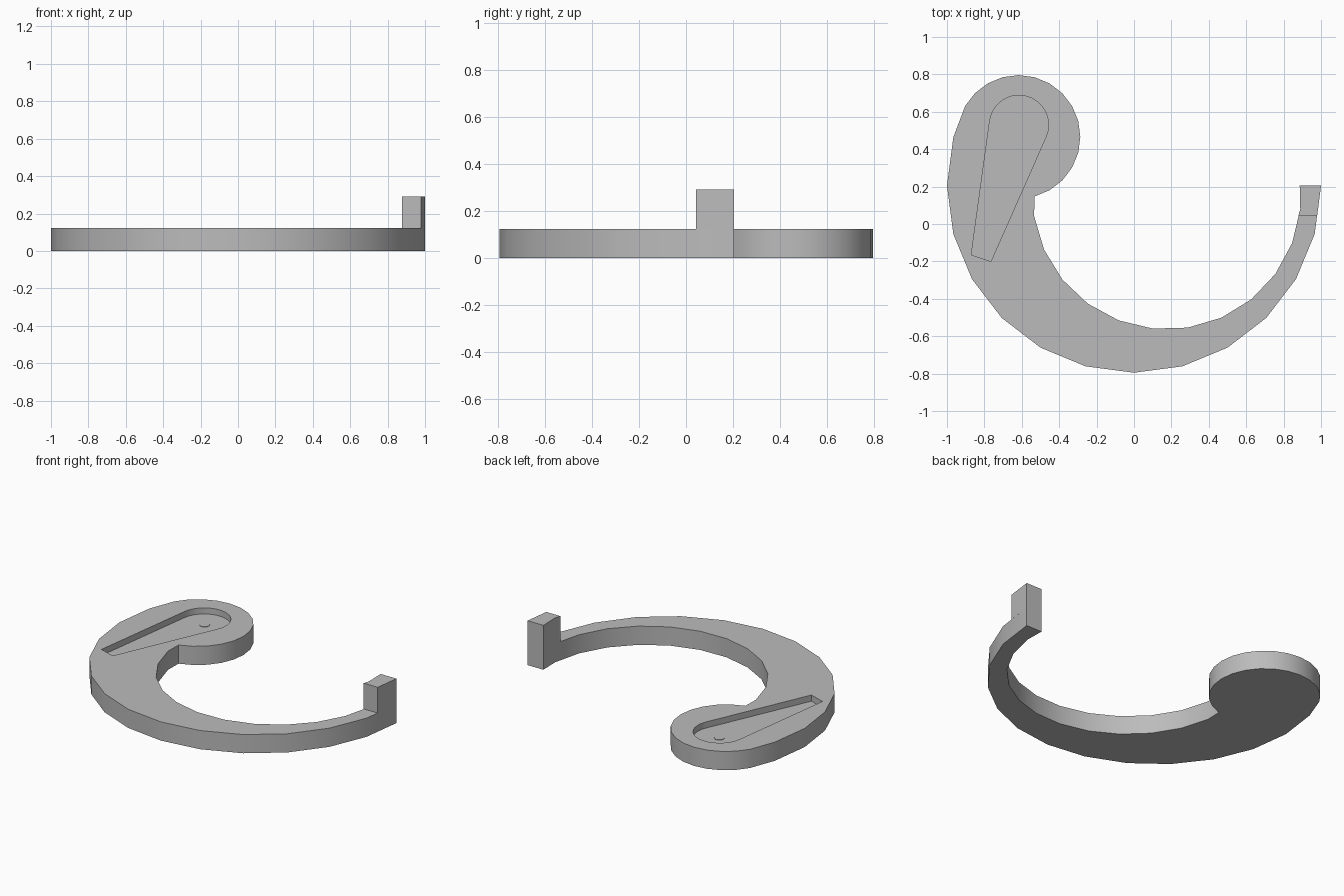
import bpy, bmesh
from math import sin, cos, radians

cube = bpy.data.objects.get("Cube")
if cube:
    bpy.data.objects.remove(cube, do_unlink=True)

THICK = 0.122        # body thickness
SLOT_DEPTH = 0.04

grey = bpy.data.materials.new("mid_grey")
grey.use_nodes = True
grey.diffuse_color = (0.5, 0.5, 0.5, 1)
grey.node_tree.nodes["Principled BSDF"].inputs["Base Color"].default_value = (0.5, 0.5, 0.5, 1)


def arc(cx, cy, r, start, end, steps):
    """Points on a circular arc, both ends included."""
    angles = [radians(start + (end - start) * i / steps) for i in range(steps + 1)]
    return [(cx + r * cos(a), cy + r * sin(a)) for a in angles]


def prism(name, outline, z0, z1):
    """Extrude a flat outline from z0 to z1."""
    bm = bmesh.new()
    face = bm.faces.new([bm.verts.new((x, y, z0)) for x, y in outline])
    ext = bmesh.ops.extrude_face_region(bm, geom=[face])
    top = [v for v in ext["geom"] if isinstance(v, bmesh.types.BMVert)]
    bmesh.ops.translate(bm, verts=top, vec=(0, 0, z1 - z0))
    bmesh.ops.recalc_face_normals(bm, faces=bm.faces)
    mesh = bpy.data.meshes.new(name)
    bm.to_mesh(mesh)
    bm.free()
    mesh.materials.append(grey)
    obj = bpy.data.objects.new(name, mesh)
    bpy.context.collection.objects.link(obj)
    return obj


def select(obj):
    bpy.ops.object.select_all(action='DESELECT')
    obj.select_set(True)
    bpy.context.view_layer.objects.active = obj


# Crescent body: outer arc, tapering inner arc, round head
outer = arc(0, 0.205, 1, 165, 360, 13)
inner = arc(0.175, 0.155, 0.718, -6, -171, 11)
head = arc(-0.617, 0.466, 0.33, -75, 150, 15)
body = prism("crescent_body", outer + [(0.886, 0.205)] + inner + head, 0, THICK)

# Tapered slot recessed into the head
slot = arc(-0.615, 0.53, 0.158, -24.5, 172.5, 20) + [(-0.87, -0.165), (-0.765, -0.2)]
cutter = prism("slot_cutter", slot, THICK - SLOT_DEPTH, THICK + 0.1)
cutter.hide_render = True
cut = body.modifiers.new("slot", 'BOOLEAN')
cut.operation = 'DIFFERENCE'
cut.solver = 'EXACT'
cut.object = cutter
select(body)
bpy.ops.object.modifier_apply(modifier=cut.name)
bpy.data.objects.remove(cutter, do_unlink=True)

# Pivot disc on the slot floor
floor = THICK - SLOT_DEPTH
pivot = prism("pivot_disc", arc(-0.615, 0.535, 0.03, 0, 345, 23), floor, floor + 0.003)

# Upright post at the thin tip
post = prism("tip_post",
             [(0.979, 0.042), (1, 0.205), (0.886, 0.205), (0.889, 0.08), (0.878, 0.042)],
             THICK, 0.29)

for obj in (body, pivot, post):
    select(obj)
    bpy.ops.object.shade_smooth_by_angle(angle=radians(30))
